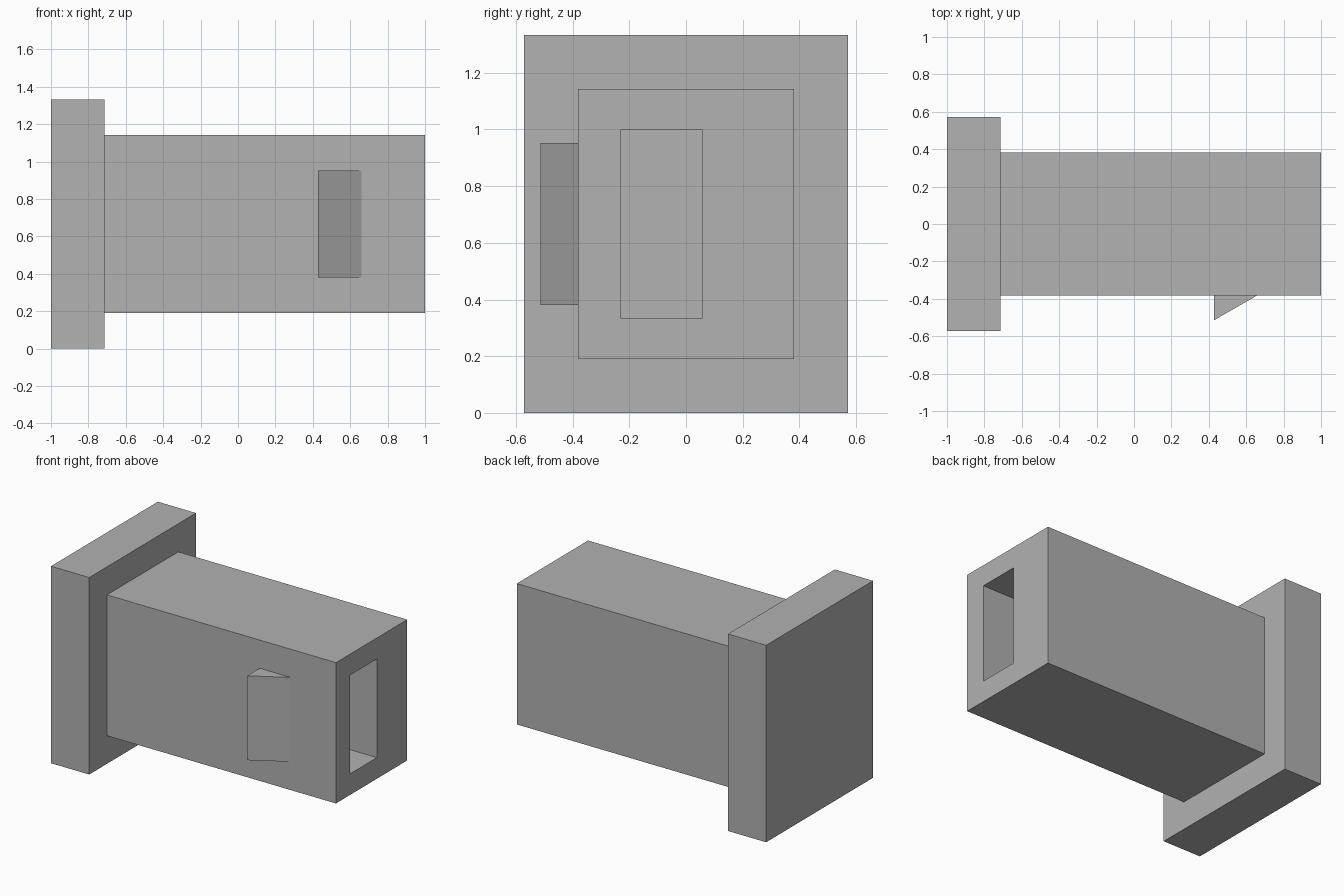
import bpy
import bmesh
from mathutils import Matrix, Vector

cube = bpy.data.objects.get("Cube")
if cube:
    bpy.data.objects.remove(cube, do_unlink=True)

GREY = (0.445, 0.445, 0.445, 1)
grey = bpy.data.materials.new("plain grey")
grey.use_nodes = True
grey.diffuse_color = GREY
grey.node_tree.nodes["Principled BSDF"].inputs["Base Color"].default_value = GREY


def add_object(name, bm):
    bmesh.ops.recalc_face_normals(bm, faces=bm.faces[:])
    mesh = bpy.data.meshes.new(name)
    bm.to_mesh(mesh)
    bm.free()
    mesh.materials.append(grey)
    obj = bpy.data.objects.new(name, mesh)
    bpy.context.collection.objects.link(obj)
    return obj


def box(name, low, high):
    low, high = Vector(low), Vector(high)
    bm = bmesh.new()
    bmesh.ops.create_cube(bm, size=1, matrix=Matrix.Translation((low + high) / 2)
                          @ Matrix.Diagonal((*(high - low), 1)))
    return add_object(name, bm)


# Wide end plate and the long body
box("end_plate", (-1, -0.571, 0), (-0.714, 0.571, 1.333))
body = box("body", (-0.714, -0.381, 0.19), (1, 0.381, 1.143))

# Deep rectangular slot in the free end
cutter = box("slot_cutter", (0.05, -0.229, 0.333), (1.1, 0.057, 1))
cutter.hide_render = True
cutter.hide_set(True)
cutter.display_type = 'WIRE'
slot = body.modifiers.new("slot", 'BOOLEAN')
slot.operation = 'DIFFERENCE'
slot.solver = 'EXACT'
slot.object = cutter

# Wedge-shaped catch on the front wall
bm = bmesh.new()
profile = [(0.429, -0.381), (0.429, -0.514), (0.66, -0.381)]
face = bm.faces.new([bm.verts.new((x, y, 0.381)) for x, y in profile])
extruded = bmesh.ops.extrude_face_region(bm, geom=[face])["geom"]
bmesh.ops.translate(bm, vec=(0, 0, 0.571),
                    verts=[v for v in extruded if isinstance(v, bmesh.types.BMVert)])
add_object("catch_wedge", bm)

# Bake the slot and drop the helper
bpy.context.view_layer.update()
graph = bpy.context.evaluated_depsgraph_get()
cut_mesh = bpy.data.meshes.new_from_object(body.evaluated_get(graph))
body.modifiers.clear()
body.data = cut_mesh
bpy.data.objects.remove(cutter, do_unlink=True)
